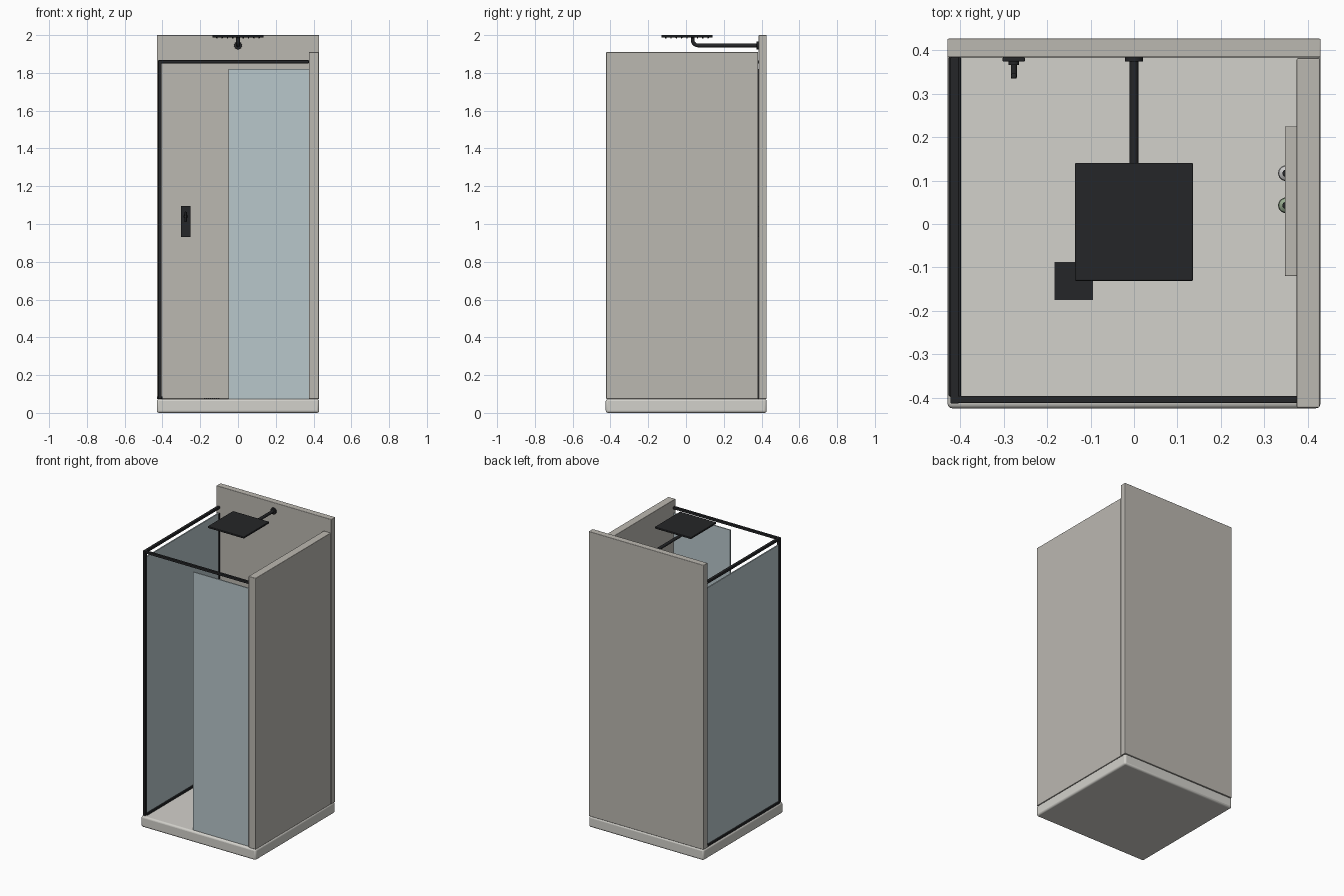
import bpy, bmesh, math
from mathutils import Matrix, Vector

if "Cube" in bpy.data.objects:
    bpy.data.objects.remove(bpy.data.objects["Cube"])


def mat(name, r, g, b):
    m = bpy.data.materials.new(name)
    m.diffuse_color = (r, g, b, 1)
    m.use_nodes = True
    m.node_tree.nodes["Principled BSDF"].inputs["Base Color"].default_value = m.diffuse_color
    return m


STONE = mat("stone", 0.50, 0.48, 0.44)
CERAMIC = mat("ceramic", 0.65, 0.64, 0.60)
BLACK = mat("black_metal", 0.018, 0.019, 0.021)
GLASS = mat("glass", 0.48, 0.57, 0.60)
WHITE = mat("white_plastic", 0.8, 0.8, 0.78)
GREEN = mat("green_plastic", 0.30, 0.40, 0.27)


def finish(bm, name, material, bevel=0.0, smooth=True):
    me = bpy.data.meshes.new(name)
    bm.to_mesh(me)
    bm.free()
    ob = bpy.data.objects.new(name, me)
    bpy.context.collection.objects.link(ob)
    me.materials.append(material)
    if bevel:
        mod = ob.modifiers.new("bevel", 'BEVEL')
        mod.width, mod.segments = bevel, 3
    if smooth:
        bpy.ops.object.select_all(action='DESELECT')
        bpy.context.view_layer.objects.active = ob
        ob.select_set(True)
        bpy.ops.object.shade_smooth_by_angle(angle=math.radians(35))
    return ob


def box(name, x, y, z, material, bevel=0.0):
    """Box from (min, max) pairs."""
    bm = bmesh.new()
    c = [(a[0] + a[1]) / 2 for a in (x, y, z)]
    s = [a[1] - a[0] for a in (x, y, z)]
    bmesh.ops.create_cube(bm, size=1, matrix=Matrix.Translation(c) @ Matrix.Diagonal((*s, 1)))
    return finish(bm, name, material, bevel)


def rod(name, a, b, r, material, r2=None, bevel=0.0, seg=24):
    """Cylinder or cone from point a to point b."""
    a, b = Vector(a), Vector(b)
    d = b - a
    bm = bmesh.new()
    m = Matrix.Translation((a + b) / 2) @ d.to_track_quat('Z', 'Y').to_matrix().to_4x4()
    bmesh.ops.create_cone(bm, cap_ends=True, segments=seg, radius1=r,
                          radius2=r if r2 is None else r2, depth=d.length, matrix=m)
    return finish(bm, name, material, bevel)


def lathe(name, profile, origin, material, seg=24):
    """Revolve an (r, z) profile about the vertical axis."""
    bm = bmesh.new()
    vs = [bm.verts.new((r, 0, z)) for r, z in profile]
    es = [bm.edges.new(p) for p in zip(vs, vs[1:])]
    bmesh.ops.spin(bm, geom=vs + es, cent=(0, 0, 0), axis=(0, 0, 1), angle=math.tau, steps=seg)
    bmesh.ops.remove_doubles(bm, verts=bm.verts, dist=1e-5)
    bmesh.ops.recalc_face_normals(bm, faces=bm.faces)
    bmesh.ops.translate(bm, verts=bm.verts, vec=origin)
    return finish(bm, name, material)


# tray and walls
T = 0.074
box("shower_tray", (-0.43, 0.43), (-0.425, 0.427), (0, T), CERAMIC, 0.012)
box("back_wall", (-0.43, 0.43), (0.384, 0.427), (T, 2.0), STONE, 0.003)
box("right_wall", (0.375, 0.428), (-0.423, 0.382), (T, 1.91), STONE, 0.003)

# glass panels
box("left_glass", (-0.417, -0.409), (-0.405, 0.384), (T, 1.82), GLASS)
box("front_glass", (-0.05, 0.375), (-0.409, -0.401), (T, 1.82), GLASS)

# black frame
box("left_bottom_rail", (-0.427, -0.399), (-0.397, 0.384), (T, T + 0.014), BLACK, 0.002)
box("corner_post", (-0.423, -0.404), (-0.414, -0.396), (T, 1.867), BLACK, 0.003)
box("left_top_rail", (-0.423, -0.403), (-0.412, 0.384), (1.85, 1.867), BLACK, 0.003)
box("front_top_rail", (-0.413, 0.375), (-0.413, -0.396), (1.85, 1.867), BLACK, 0.003)
box("wall_channel", (-0.421, -0.404), (0.374, 0.384), (T, 1.82), BLACK, 0.001)

# overhead shower: flange, bent arm, head
rod("arm_flange", (0, 0.384, 1.945), (0, 0.374, 1.945), 0.021, BLACK, bevel=0.002)
path = [(0.38, 1.945), (0.065, 1.945)]
path += [(0.065 - 0.03 * math.sin(t), 1.975 - 0.03 * math.cos(t))
         for t in [math.pi / 2 * i / 8 for i in range(1, 9)]]
path.append((0.035, 1.99))
cu = bpy.data.curves.new("shower_arm", 'CURVE')
cu.dimensions = '3D'
cu.bevel_depth, cu.bevel_resolution, cu.use_fill_caps = 0.01, 5, True
sp = cu.splines.new('POLY')
sp.points.add(len(path) - 1)
for p, (y, z) in zip(sp.points, path):
    p.co = (0, y, z, 1)
cu.materials.append(BLACK)
bpy.context.collection.objects.link(bpy.data.objects.new("shower_arm", cu))
box("shower_head", (-0.136, 0.136), (-0.131, 0.141), (1.988, 2.0), BLACK, 0.003)

# nozzles under the head
bm = bmesh.new()
for i in range(9):
    for j in range(9):
        m = Matrix.Translation((-0.112 + i * 0.028, -0.107 + j * 0.028, 1.986))
        bmesh.ops.create_cone(bm, cap_ends=True, segments=8, radius1=0.003,
                              radius2=0.004, depth=0.006, matrix=m)
finish(bm, "nozzles", BLACK)

# mixer on the back wall
box("mixer_plate", (-0.303, -0.251), (0.374, 0.384), (0.93, 1.096), BLACK, 0.003)
rod("mixer_collar", (-0.277, 0.374, 1.04), (-0.277, 0.366, 1.04), 0.012, BLACK)
rod("mixer_stem", (-0.277, 0.37, 1.04), (-0.277, 0.335, 1.04), 0.007, BLACK, bevel=0.003)
box("mixer_lever", (-0.283, -0.271), (0.335, 0.347), (1.01, 1.065), BLACK, 0.004)

# drain with slats
box("drain_base", (-0.183, -0.095), (-0.175, -0.088), (T - 0.004, T + 0.002), BLACK)
for i in range(8):
    x = -0.181 + i * 0.0108
    box(f"drain_slat_{i + 1}", (x, x + 0.0085), (-0.174, -0.089), (T, T + 0.004), BLACK)

# niche frame on the right wall
NX, Z0, Z1, B = (0.348, 0.376), 1.10, 1.40, 0.018
box("niche_top", NX, (-0.12, 0.225), (Z1 - B, Z1), STONE, 0.002)
box("niche_bottom", NX, (-0.12, 0.225), (Z0, Z0 + B), STONE, 0.002)
for side, y in (("front", -0.12), ("rear", 0.225 - B)):
    box(f"niche_{side}_side", NX, (y, y + B), (Z0 + B, Z1 - B), STONE, 0.002)

# bottles standing in the niche
for name, y, h, m in (("white", 0.117, 0.14, WHITE), ("green", 0.043, 0.12, GREEN)):
    prof = [(0, 0), (0.018, 0), (0.018, h - 0.015), (0.016, h - 0.006), (0.008, h), (0, h)]
    lathe(f"{name}_bottle", prof, (0.35, y, Z0 + B), m)
    top = Z0 + B + h
    rod(f"{name}_bottle_cap", (0.35, y, top), (0.35, y, top + 0.02), 0.008, BLACK, bevel=0.002)
